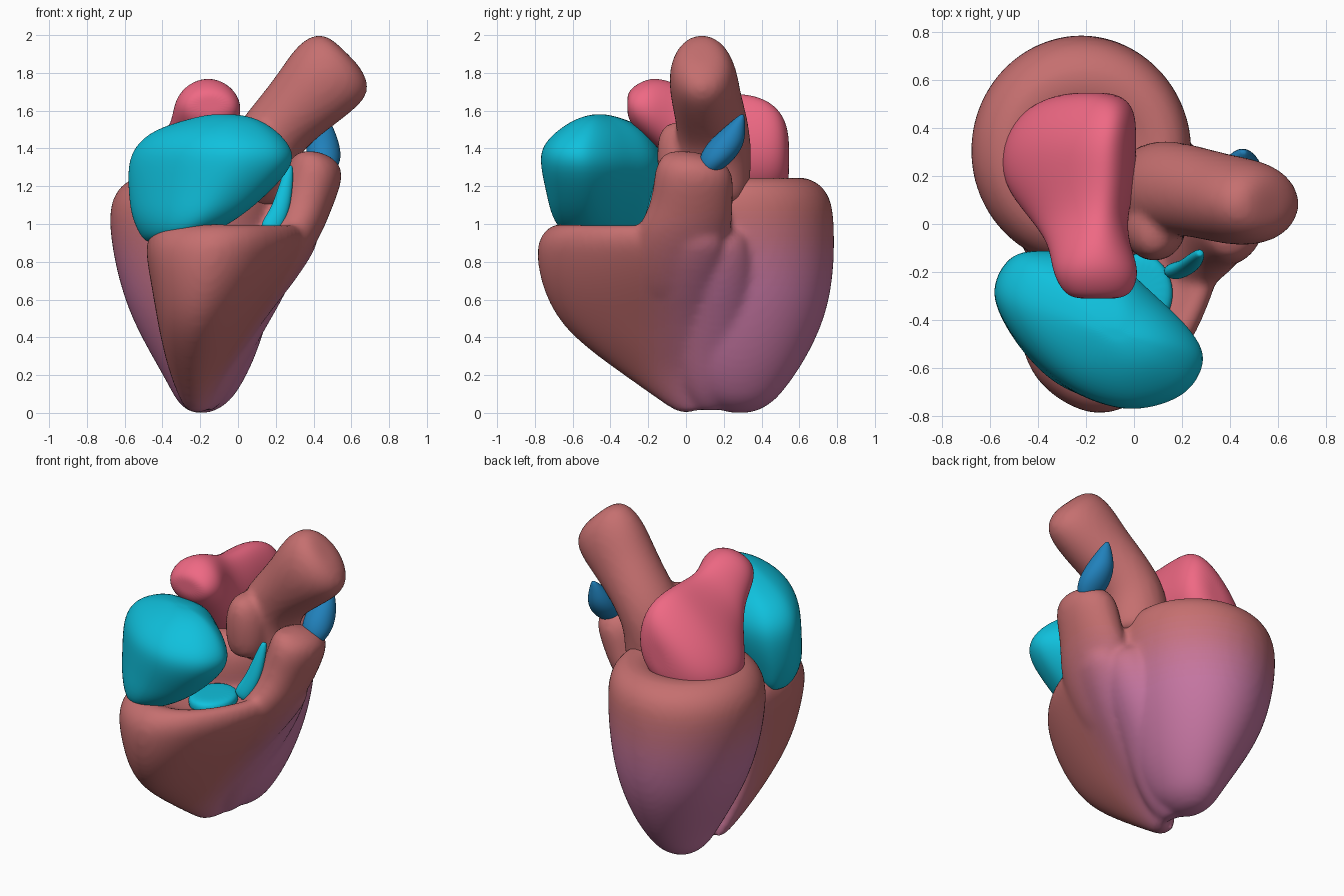
import bpy, bmesh, math
from mathutils import Vector

if "Cube" in bpy.data.objects:
    bpy.data.objects.remove(bpy.data.objects["Cube"])

BROWN, LILAC = (.56, .16, .16), (.56, .18, .36)


def material(name, c):
    m = bpy.data.materials.new(name)
    m.diffuse_color = (*c, 1)
    m.use_nodes = True
    m.node_tree.nodes["Principled BSDF"].inputs["Base Color"].default_value = m.diffuse_color
    return m


STEPS = 16
tissue = [material(f"tissue_{i}", [a + (b - a) * i / (STEPS - 1) for a, b in zip(BROWN, LILAC)])
          for i in range(STEPS)]
cyan = [material("cyan", (.005, .53, .72))]
pink = [material("pink", (.86, .14, .23))]
blue = [material("blue", (.015, .22, .5))]


def ramp(t):
    t = max(0, min(1, t))
    return t * t * (3 - 2 * t)


def loft(name, rings, mats=()):
    """Skin closed rings, cap both ends, smooth with subdivision."""
    bm = bmesh.new()
    vs = [[bm.verts.new(p) for p in r] for r in rings]
    n = len(vs[0])
    for a, b in zip(vs, vs[1:]):
        for i in range(n):
            j = (i + 1) % n
            bm.faces.new((a[i], a[j], b[j], b[i]))
    for r in (vs[0], vs[-1]):
        c = bm.verts.new(sum((v.co for v in r), Vector()) / n)
        for i in range(n):
            bm.faces.new((r[i], r[(i + 1) % n], c))
    bmesh.ops.recalc_face_normals(bm, faces=bm.faces)
    for f in bm.faces:
        f.smooth = True
    me = bpy.data.meshes.new(name)
    bm.to_mesh(me)
    bm.free()
    for m in mats:
        me.materials.append(m)
    ob = bpy.data.objects.new(name, me)
    bpy.context.collection.objects.link(ob)
    mod = ob.modifiers.new("smooth", "SUBSURF")
    mod.levels = mod.render_levels = 2
    return ob


def fuse(name, parts, rounds):
    """Merge overlapping parts into one soft skin and shade it brown to lilac."""
    bpy.ops.object.select_all(action='DESELECT')
    for p in parts:
        p.select_set(True)
    ob = parts[0]
    bpy.context.view_layer.objects.active = ob
    bpy.ops.object.join()
    ob.name = name
    rm = ob.modifiers.new("skin", "REMESH")
    rm.mode, rm.voxel_size = 'VOXEL', .02
    sm = ob.modifiers.new("soften", "SMOOTH")
    sm.factor, sm.iterations = .5, rounds
    me = bpy.data.meshes.new_from_object(ob.evaluated_get(bpy.context.evaluated_depsgraph_get()))
    ob.modifiers.clear()
    ob.data = me
    me.materials.clear()
    for m in tissue:
        me.materials.append(m)
    for f in me.polygons:
        c = f.center
        k = ramp((1.12 - c.z) / .5) * ramp((c.y + .3) / .5)
        f.material_index = round(k * (STEPS - 1))
        f.use_smooth = True


def closed_curve(pts, k=3):
    """Catmull-Rom samples through a closed outline."""
    P = [Vector(p) for p in pts]
    n, out = len(P), []
    for i in range(n):
        a, b, c, d = (P[(i + o) % n] for o in (-1, 0, 1, 2))
        for s in range(k):
            t = s / k
            out.append(.5 * (2 * b + (c - a) * t + (2 * a - 5 * b + 4 * c - d) * t * t
                             + (3 * b - a - 3 * c + d) * t ** 3))
    return out


CIRCLE = [Vector((math.cos(i * math.pi / 12), math.sin(i * math.pi / 12))) for i in range(24)]


def boxed(name, levels, mats=(), outline=CIRCLE):
    """Fit an outline into the box (z, x0, x1, y0, y1) of every level."""
    lo = [min(p[i] for p in outline) for i in (0, 1)]
    hi = [max(p[i] for p in outline) for i in (0, 1)]
    rings = [[(x0 + (x1 - x0) * (p.x - lo[0]) / (hi[0] - lo[0]),
               y0 + (y1 - y0) * (p.y - lo[1]) / (hi[1] - lo[1]), z) for p in outline]
             for z, x0, x1, y0, y1 in levels]
    return loft(name, rings, mats)


def tube(name, path, mats=()):
    """Tube through (x, y, z, radius, radius along y)."""
    P = [Vector(p[:3]) for p in path]
    rings = []
    for i, p in enumerate(P):
        d = (P[min(i + 1, len(P) - 1)] - P[max(i - 1, 0)]).normalized()
        u = d.cross(Vector((0, 1, 0))).normalized()
        w = d.cross(u)
        rings.append([p + u * c.x * path[i][3] + w * c.y * path[i][4] for c in CIRCLE])
    return loft(name, rings, mats)


# left ventricle: egg-shaped cup
left = boxed("left_ventricle", [
    (.0, -.25, -.14, .21, .36), (.05, -.32, -.05, .1, .46), (.13, -.36, .01, .02, .53),
    (.27, -.44, .085, -.06, .63), (.5, -.57, .165, -.13, .745), (.75, -.65, .22, -.17, .79),
    (1, -.69, .245, -.18, .79), (1.14, -.675, .245, -.17, .775), (1.23, -.6, .2, -.1, .7),
    (1.26, -.5, .1, 0, .58), (1.2, -.4, .0, .1, .45)])

# right ventricle: crescent wrapping the front
crescent = closed_curve([
    (-.48, -.38), (-.4, -.64), (-.16, -.78), (.07, -.7), (.26, -.45), (.37, -.15),
    (.42, .06), (.33, .18), (.12, .02), (-.15, -.08), (-.42, -.08)])
right = boxed("right_ventricle", [
    (.0, -.26, -.16, -.04, .07), (.05, -.3, -.13, -.12, .1), (.2, -.36, -.06, -.33, .1),
    (.35, -.4, .04, -.54, .1), (.5, -.43, .145, -.69, .12), (.68, -.46, .29, -.77, .16),
    (.84, -.49, .4, -.795, .2), (.93, -.48, .435, -.78, .2), (.995, -.43, .4, -.72, .16),
    (1.01, -.36, .34, -.64, .1), (.92, -.28, .25, -.52, .02)], outline=crescent)

# outflow tract rising at the right
outflow = boxed("outflow_tract", [
    (.55, -.05, .18, -.27, .15), (.8, .04, .36, -.3, .2), (.96, .12, .45, -.27, .24),
    (1.06, .18, .49, -.21, .25), (1.16, .21, .53, -.18, .25), (1.26, .24, .56, -.17, .255),
    (1.34, .27, .53, -.15, .2), (1.385, .32, .43, -.1, .05)])

# wall filling the groove between both chambers
septum = tube("septum", [
    (-.19, .14, .02, .06, .09), (-.14, .13, .15, .11, .16), (-.07, .14, .35, .14, .2),
    (.03, .17, .55, .155, .2), (.13, .18, .78, .18, .2), (.23, .17, .98, .15, .15)])
fuse("ventricles", [left, right, outflow, septum], 8)

# cyan lining of the right chamber
boxed("chamber_lining", [
    (.88, -.1, .15, -.45, -.12), (.96, -.12, .17, -.46, -.12), (.985, -.1, .14, -.43, -.13)], cyan)
tube("lining_strip", [
    (.16, -.2, .96, .06, .04), (.22, -.18, 1.06, .05, .03), (.25, -.15, 1.18, .04, .03),
    (.275, -.12, 1.31, .02, .02)], cyan)

# right atrium
atrium = closed_curve([
    (-.58, -.3), (-.53, -.15), (-.4, -.1), (-.1, -.14), (.08, -.28), (.24, -.44),
    (.29, -.57), (.2, -.71), (-.02, -.77), (-.26, -.69), (-.47, -.5)])
boxed("right_atrium", [
    (.9, -.48, -.28, -.5, -.25), (.94, -.52, -.15, -.65, -.2), (1.04, -.565, .02, -.715, -.17),
    (1.16, -.58, .16, -.74, -.13), (1.31, -.585, .3, -.775, -.1), (1.41, -.55, .285, -.77, -.13),
    (1.5, -.45, .2, -.68, -.2), (1.56, -.25, .1, -.58, -.33), (1.58, -.15, .0, -.5, -.42)],
    cyan, atrium)

# left atrium, sections along y: (y, x, z, half width, half height), wide base, narrow top
loft("left_atrium", [[(x + rx * c.x * (1 - k * c.y) + .3 * k * c.y, y, z + rz * c.y)
                      for c in CIRCLE] for y, x, z, rx, rz, k in [
    (-.31, -.15, 1.63, .1, .06, 0), (-.28, -.15, 1.62, .15, .11, 0),
    (-.19, -.16, 1.61, .185, .17, 0), (-.08, -.185, 1.55, .165, .21, .1),
    (.03, -.22, 1.42, .19, .28, .25), (.17, -.24, 1.38, .25, .31, .38),
    (.33, -.24, 1.38, .25, .315, .38), (.45, -.21, 1.37, .22, .28, .35),
    (.52, -.19, 1.36, .16, .21, .25), (.545, -.18, 1.35, .08, .12, .1)]], pink)

# aorta with a sinus bulge at its root
aorta = tube("aorta", [
    (.1, .14, 1.1, .2, .2), (.1, .14, 1.25, .2, .2), (.13, .15, 1.4, .19, .2),
    (.23, .14, 1.53, .18, .19), (.35, .11, 1.65, .2, .185), (.46, .09, 1.77, .23, .185),
    (.54, .08, 1.845, .22, .16), (.58, .08, 1.88, .16, .11), (.59, .08, 1.89, .07, .05)])
sinus = boxed("aortic_sinus", [
    (1.15, -.03, .2, -.13, .1), (1.3, -.05, .22, -.155, .12), (1.43, -.04, .21, -.155, .12),
    (1.51, .0, .17, -.13, .08), (1.54, .05, .12, -.07, .03)])
fuse("aorta", [aorta, sinus], 4)

# pulmonary valve leaflet
boxed("pulmonary_valve", [
    (1.26, .42, .5, .08, .15), (1.33, .36, .55, .06, .25), (1.42, .36, .54, .1, .31),
    (1.5, .39, .51, .19, .315), (1.58, .44, .47, .285, .31)], blue)
